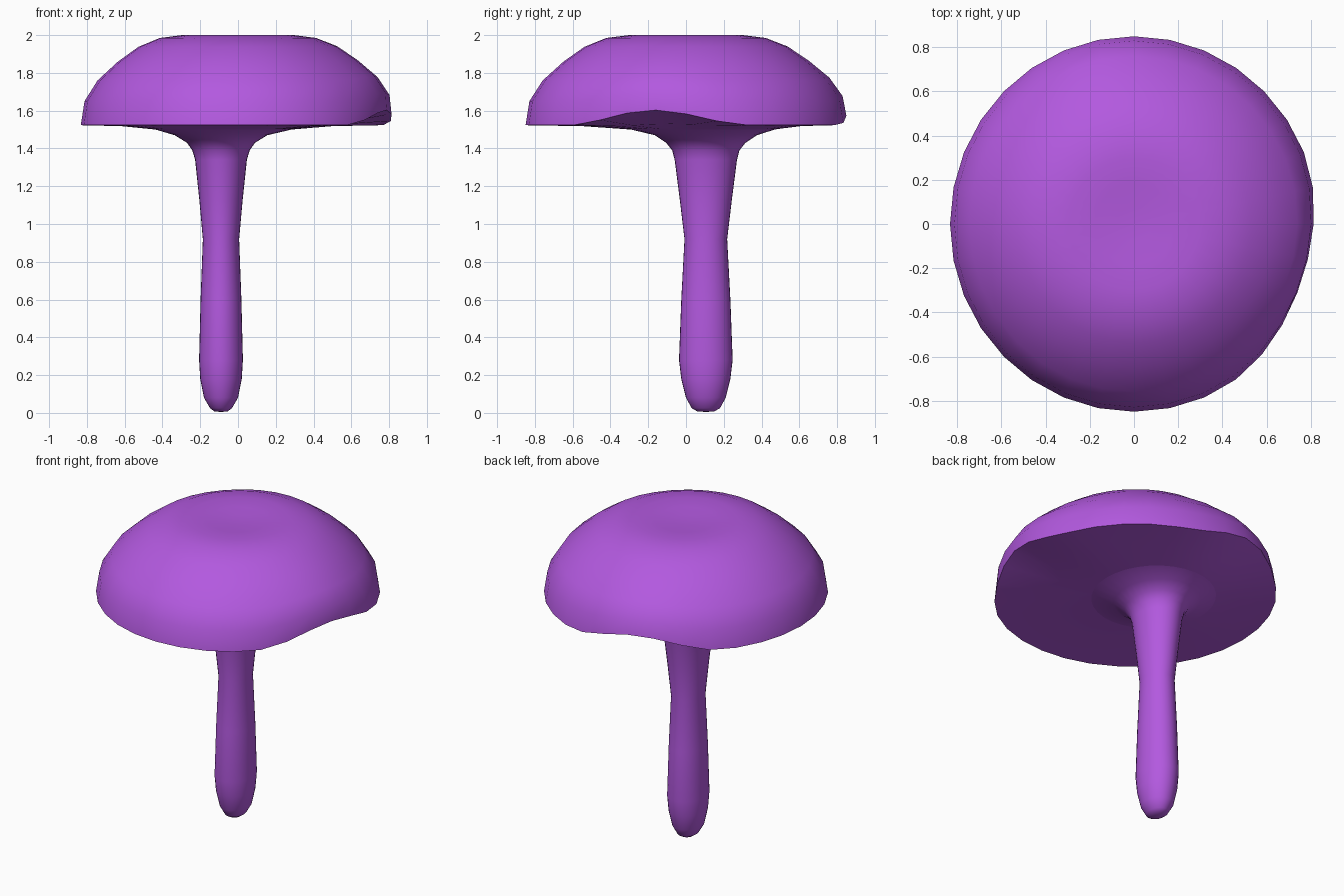
import bpy, bmesh, math

if "Cube" in bpy.data.objects:
    bpy.data.objects.remove(bpy.data.objects["Cube"])

N = 32
mat = bpy.data.materials.new("purple")
mat.diffuse_color = (0.45, 0.1, 0.74, 1)
mat.use_nodes = True
mat.node_tree.nodes["Principled BSDF"].inputs["Base Color"].default_value = mat.diffuse_color


def bump(a, centre, width):
    d = (a - centre + 180) % 360 - 180
    return 0.5 + 0.5 * math.cos(math.pi * d / width) if abs(d) < width else 0


def loft(name, rings, close_start=False, close_end=False):
    """Rings: (cx, cy, rx, ry, z, lift weight); the lift makes the wavy rim."""
    bm = bmesh.new()
    loops = []
    for cx, cy, rx, ry, z, w in rings:
        loop = []
        for i in range(N):
            deg = 360 * i / N
            a = math.radians(deg)
            lift = 0.08 * bump(deg, -12, 36) + 0.085 * bump(deg, 106, 36)
            k = 1 - w * 0.04 * bump(deg, -20, 45)
            loop.append(bm.verts.new((cx + rx * k * math.cos(a),
                                      cy + ry * k * math.sin(a), z + w * lift)))
        loops.append(loop)
    for lo, hi in zip(loops, loops[1:]):
        for i in range(N):
            j = (i + 1) % N
            bm.faces.new((lo[i], lo[j], hi[j], hi[i]))
    for flag, ring, loop in ((close_start, rings[0], loops[0]),
                             (close_end, rings[-1], loops[-1])):
        if flag:
            c = bm.verts.new((ring[0], ring[1], ring[4] - 0.003))
            for i in range(N):
                j = (i + 1) % N
                bm.faces.new((loop[j], loop[i], c) if flag == "low" else (loop[i], loop[j], c))
    me = bpy.data.meshes.new(name)
    bm.to_mesh(me)
    bm.free()
    me.materials.append(mat)
    ob = bpy.data.objects.new(name, me)
    bpy.context.collection.objects.link(ob)
    bpy.ops.object.select_all(action='DESELECT')
    ob.select_set(True)
    bpy.context.view_layer.objects.active = ob
    bpy.ops.object.shade_smooth_by_angle(angle=math.radians(45))
    return ob


SX, SY = -0.09, 0.105      # stem axis
JOIN = (SX * 0.85, SY * 0.85, 0.36, 0.38, 1.50, 0)

# Cap: underside, wavy rim and dome with a slightly sunken top
dome = [(0.845, 1.523, 1), (0.825, 1.65, 0.55), (0.755, 1.76, 0.3),
        (0.645, 1.86, 0.12), (0.535, 1.938, 0.04), (0.42, 1.985, 0),
        (0.30, 2.0, 0), (0.18, 1.992, 0), (0.08, 1.987, 0)]
under = [JOIN, (SX * 0.4, SY * 0.4, 0.58, 0.59, 1.518, 0.15)]
loft("cap", under + [(0, 0, r * 0.985, r * 1.005, z, w) for r, z, w in dome],
     close_end="high")

# Stem: rounded foot, slim waist, flare into the cap
stem = [(0.035, 0.045, 0.008), (0.058, 0.075, 0.025), (0.09, 0.105, 0.08),
        (0.11, 0.13, 0.18), (0.116, 0.142, 0.28), (0.108, 0.13, 0.6),
        (0.096, 0.113, 0.92), (0.115, 0.138, 1.13), (0.137, 0.165, 1.34),
        (0.152, 0.178, 1.39), (0.18, 0.21, 1.43), (0.245, 0.27, 1.47)]
loft("stem", [(SX, SY, rx, ry, z, 0) for rx, ry, z in stem] + [JOIN],
     close_start="low")
